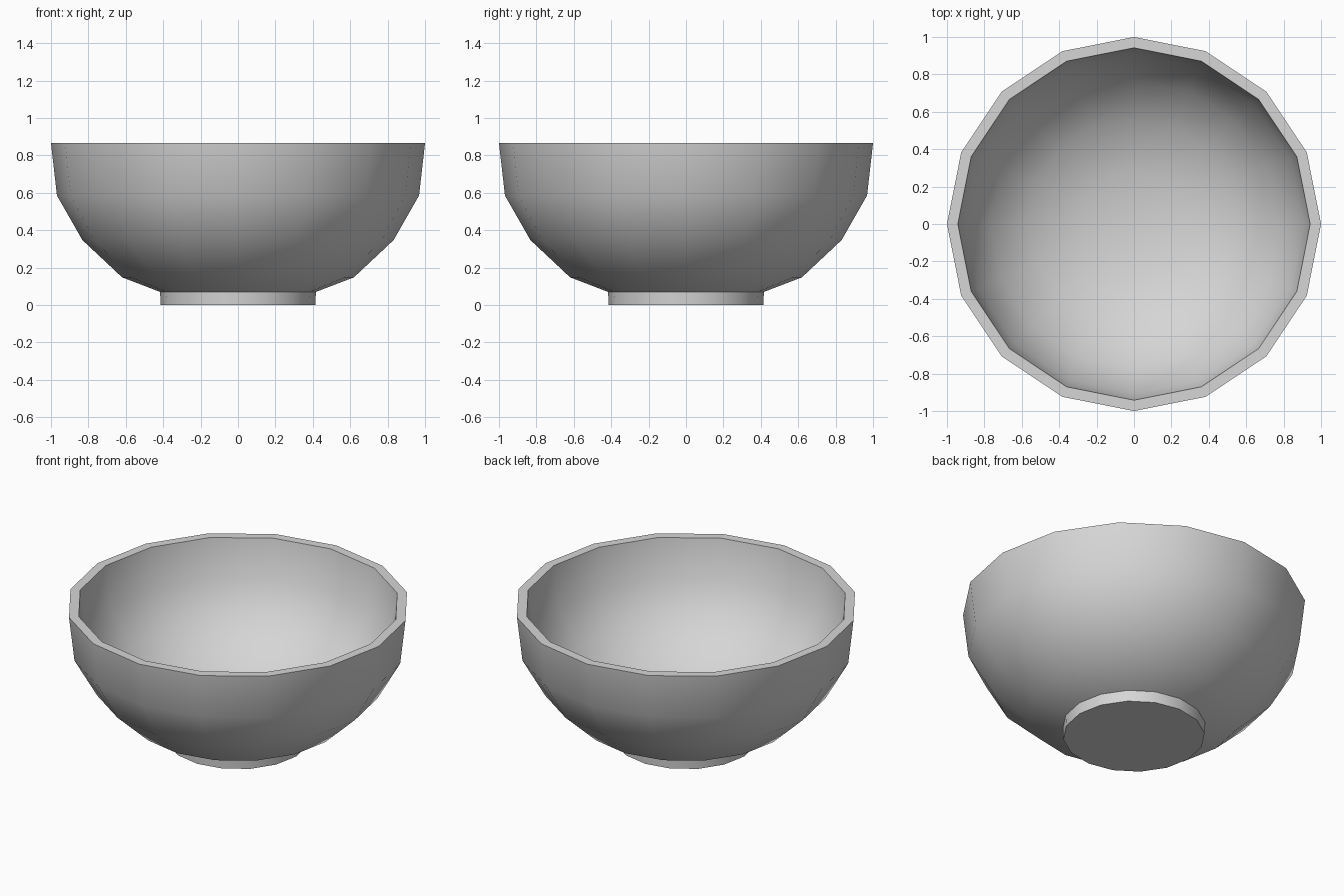
import bpy, bmesh, math

if "Cube" in bpy.data.objects:
    bpy.data.objects.remove(bpy.data.objects["Cube"])

SIDES = 16

clay = bpy.data.materials.new("light_grey")
clay.diffuse_color = (0.67, 0.67, 0.67, 1)
clay.use_nodes = True
clay.node_tree.nodes["Principled BSDF"].inputs["Base Color"].default_value = clay.diffuse_color


def lathe(name, profile):
    """Spin (radius, z) points round the z axis; radius 0 becomes a pole."""
    bm = bmesh.new()
    rings = []
    for r, z in profile:
        n = SIDES if r > 0 else 1
        rings.append([bm.verts.new((r * math.cos(2 * math.pi * i / SIDES),
                                    r * math.sin(2 * math.pi * i / SIDES), z))
                      for i in range(n)])
    for a, b in zip(rings, rings[1:]):
        for i in range(SIDES):
            j = (i + 1) % SIDES
            loop = [a[i % len(a)], a[j % len(a)], b[j % len(b)], b[i % len(b)]]
            bm.faces.new(list(dict.fromkeys(loop)))
    bmesh.ops.recalc_face_normals(bm, faces=bm.faces)
    mesh = bpy.data.meshes.new(name)
    bm.to_mesh(mesh)
    bm.free()
    mesh.materials.append(clay)
    ob = bpy.data.objects.new(name, mesh)
    bpy.context.collection.objects.link(ob)
    bpy.ops.object.select_all(action='DESELECT')
    ob.select_set(True)
    bpy.context.view_layer.objects.active = ob
    bpy.ops.object.shade_smooth_by_angle(angle=math.radians(40))
    return ob


# Bowl with solid foot: base, foot wall, outer wall, flat rim, inner wall, floor
lathe("bowl", [
    (0, 0), (0.413, 0), (0.417, 0.07),
    (0.62, 0.148), (0.832, 0.347), (0.968, 0.585), (1.0, 0.865),
    (0.942, 0.865), (0.905, 0.61), (0.77, 0.40), (0.565, 0.23),
    (0.29, 0.145), (0, 0.12),
])
